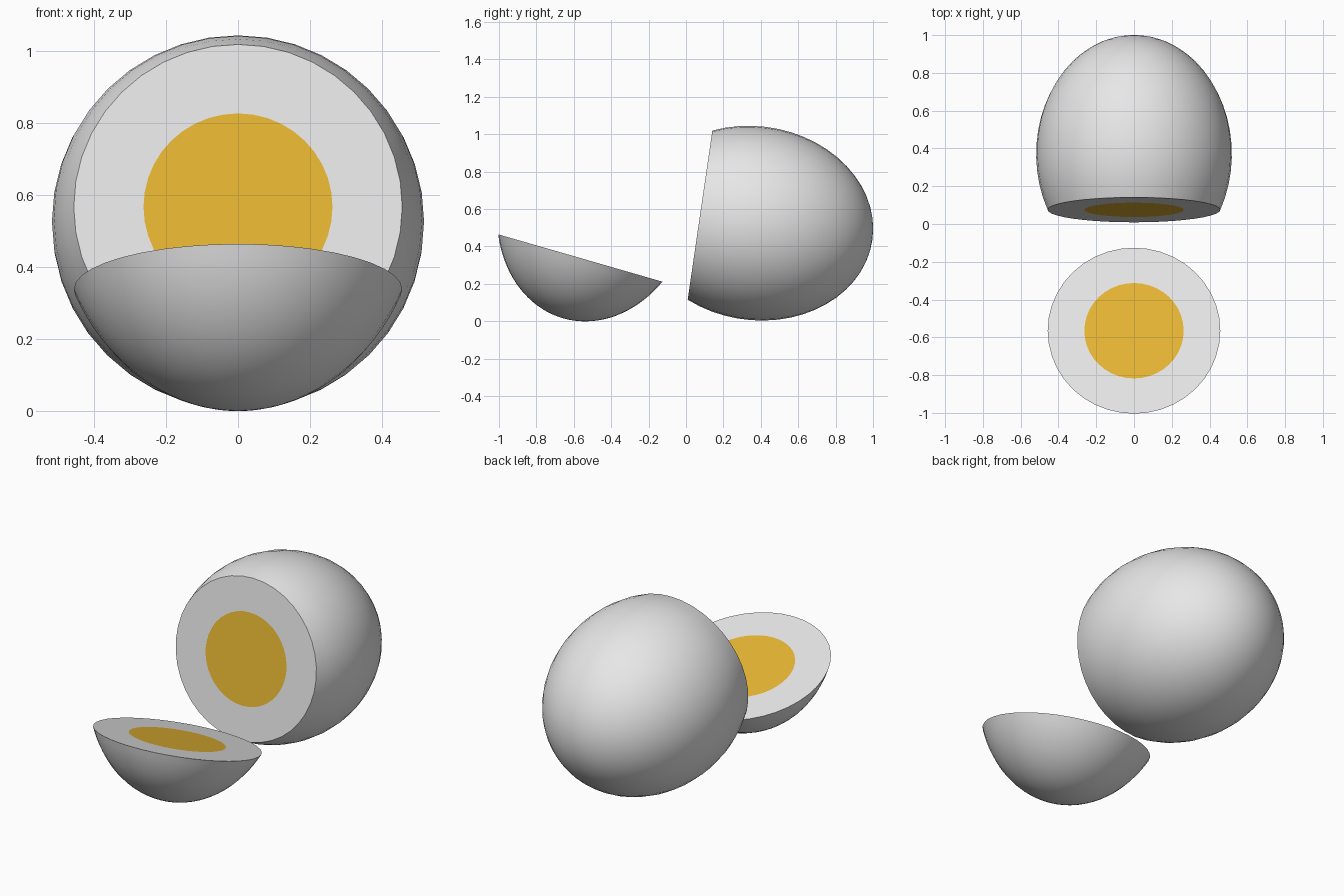
import bpy, bmesh, math
from mathutils import Matrix, Vector

if "Cube" in bpy.data.objects:
    bpy.data.objects.remove(bpy.data.objects["Cube"])

A, R = 0.633, 0.518        # egg half length and half width
CUT = 0.298                # distance of the cut from the egg centre
YOLK = 0.263               # yolk radius on the cut
SEGS, RINGS = 40, 18


def material(name, rgb):
    m = bpy.data.materials.new(name)
    m.diffuse_color = (*rgb, 1)
    m.use_nodes = True
    m.node_tree.nodes["Principled BSDF"].inputs["Base Color"].default_value = m.diffuse_color
    return m


white = material("egg white", (0.8, 0.8, 0.8))
yellow = material("yolk yellow", (0.8, 0.47, 0.033))


def egg_piece(name, start, centre, normal):
    """Ellipsoid cap from axial position start to the tip, closed by a cut face."""
    bm = bmesh.new()

    def ring(r, z):
        return [bm.verts.new((r * math.cos(2 * math.pi * i / SEGS),
                              r * math.sin(2 * math.pi * i / SEGS), z))
                for i in range(SEGS)]

    def bridge(a, b):
        for i in range(SEGS):
            j = (i + 1) % SEGS
            bm.faces.new((a[i], a[j], b[j], b[i]))

    # cut face: yolk disc and white ring around it
    yolk = ring(YOLK, 0)
    disc = bm.faces.new(yolk[::-1])
    disc.material_index = 1
    previous = yolk
    # rounded outside
    t0 = math.acos(start / A)
    for k in range(RINGS):
        t = t0 * (1 - k / RINGS)
        current = ring(R * math.sin(t), A * math.cos(t) - start)
        bridge(previous, current)
        previous = current
    tip = bm.verts.new((0, 0, A - start))
    for i in range(SEGS):
        bm.faces.new((previous[i], previous[(i + 1) % SEGS], tip))
    bmesh.ops.recalc_face_normals(bm, faces=bm.faces)

    # tilt so that the tip points along the normal
    n = Vector(normal).normalized()
    bm.transform(Matrix.Translation(centre)
                 @ Matrix.Rotation(math.atan2(-n.y, n.z), 4, 'X'))
    mesh = bpy.data.meshes.new(name)
    bm.to_mesh(mesh)
    bm.free()
    mesh.materials.append(white)
    mesh.materials.append(yellow)
    ob = bpy.data.objects.new(name, mesh)
    bpy.context.collection.objects.link(ob)
    bpy.ops.object.select_all(action='DESELECT')
    ob.select_set(True)
    bpy.context.view_layer.objects.active = ob
    bpy.ops.object.shade_smooth_by_angle(angle=math.radians(30))


# large piece lying on its side, small piece resting like a bowl
egg_piece("large_egg_piece", -CUT, (0, 0.075, 0.567), (0, 0.9895, -0.1445))
egg_piece("small_egg_piece", CUT, (0, -0.565, 0.3375), (0, -0.277, -0.961))
